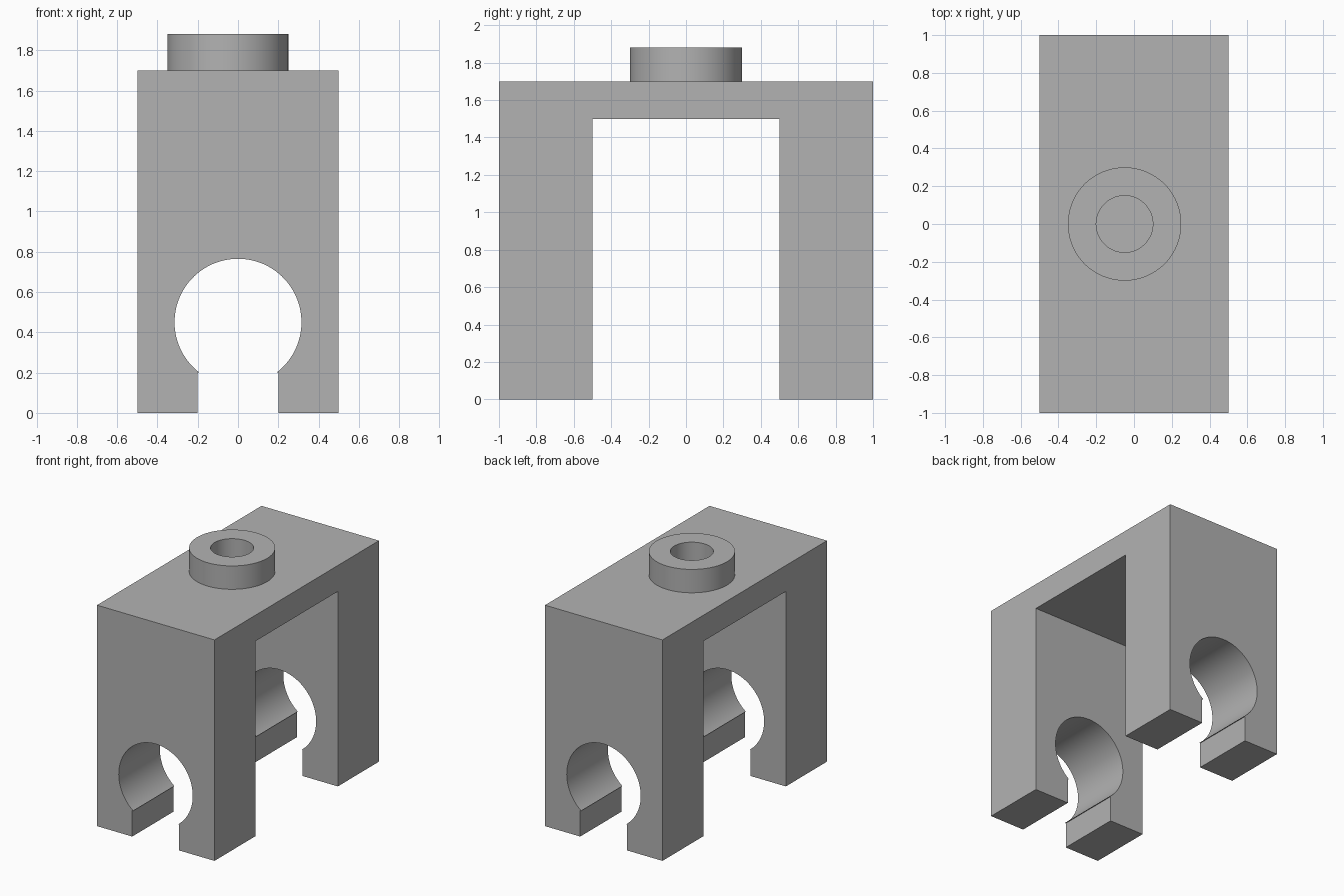
import bpy, bmesh, math
from mathutils import Vector

if "Cube" in bpy.data.objects:
    bpy.data.objects.remove(bpy.data.objects["Cube"])

grey = bpy.data.materials.new("grey")
grey.diffuse_color = (0.448, 0.448, 0.448, 1)
grey.use_nodes = True
grey.node_tree.nodes["Principled BSDF"].inputs["Base Color"].default_value = grey.diffuse_color


def make_object(name, bm):
    bmesh.ops.recalc_face_normals(bm, faces=bm.faces)
    mesh = bpy.data.meshes.new(name)
    bm.to_mesh(mesh)
    bm.free()
    mesh.materials.append(grey)
    obj = bpy.data.objects.new(name, mesh)
    bpy.context.collection.objects.link(obj)
    return obj


def prism(name, points, depth):
    """Extrude a closed 3D outline along the depth vector."""
    bm = bmesh.new()
    face = bm.faces.new([bm.verts.new(p) for p in points])
    ext = bmesh.ops.extrude_face_region(bm, geom=[face], use_keep_orig=True)
    verts = [g for g in ext["geom"] if isinstance(g, bmesh.types.BMVert)]
    bmesh.ops.translate(bm, verts=verts, vec=Vector(depth))
    return make_object(name, bm)


def smooth(obj):
    bpy.ops.object.select_all(action='DESELECT')
    obj.select_set(True)
    bpy.context.view_layer.objects.active = obj
    bpy.ops.object.shade_smooth_by_angle(angle=math.radians(30))


# Body: arch outline with two legs, extruded across x
half = [(1, 1.7), (1, 0), (0.5, 0), (0.5, 1.5)]
outline = half + [(-y, z) for y, z in reversed(half)]
body = prism("arch_body", [(-0.5, y, z) for y, z in outline], (1, 0, 0))

# Keyhole cutter: round hole with a slot open to the bottom, through both legs
R, CZ, SLOT_TOP, N = 0.315, 0.45, 0.2, 72
start = math.asin((SLOT_TOP - CZ) / R)
sweep = math.pi - 2 * start
arc = [(R * math.cos(start + sweep * i / N), CZ + R * math.sin(start + sweep * i / N))
       for i in range(N + 1)]
keyhole = [(0.2, -0.1), (0.2, SLOT_TOP)] + arc + [(-0.2, SLOT_TOP), (-0.2, -0.1)]
cutter = prism("keyhole_cutter", [(x, -1.2, z) for x, z in keyhole], (0, 2.4, 0))
cutter.hide_render = True

mod = body.modifiers.new("keyhole", 'BOOLEAN')
mod.operation = 'DIFFERENCE'
mod.solver = 'EXACT'
mod.object = cutter
bpy.context.view_layer.objects.active = body
bpy.ops.object.modifier_apply(modifier=mod.name)
bpy.data.objects.remove(cutter)
smooth(body)

# Boss: ring on top, slightly off centre, spun from a short profile
bm = bmesh.new()
BX = -0.05
ring = [bm.verts.new((BX + r, 0, z)) for r, z in
        [(0.3, 1.7), (0.3, 1.88), (0.15, 1.88), (0.15, 1.7)]]
edges = [bm.edges.new(pair) for pair in zip(ring, ring[1:])]
bmesh.ops.spin(bm, geom=ring + edges, cent=(BX, 0, 0), axis=(0, 0, 1),
               angle=math.tau, steps=96, use_merge=True)
bmesh.ops.remove_doubles(bm, verts=bm.verts, dist=1e-5)
smooth(make_object("top_boss", bm))
